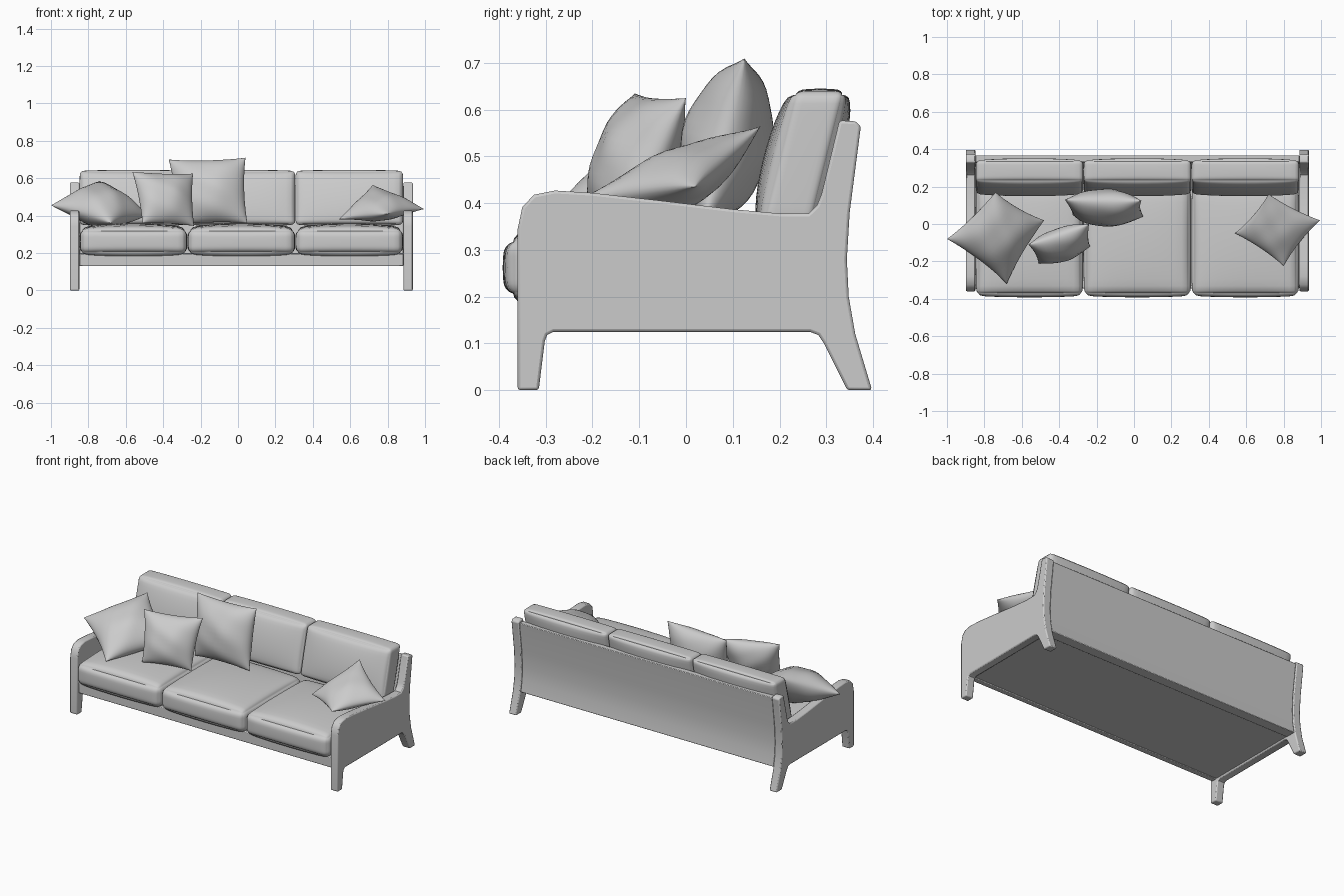
import bpy, bmesh, math
from mathutils import Vector

if "Cube" in bpy.data.objects:
    bpy.data.objects.remove(bpy.data.objects["Cube"])

fabric = bpy.data.materials.new("light_grey")
fabric.use_nodes = True
GREY = (0.6, 0.6, 0.6, 1)
fabric.diffuse_color = GREY
fabric.node_tree.nodes["Principled BSDF"].inputs["Base Color"].default_value = GREY

X_MID = 0.018            # centre of the frame
ARM_IN, ARM_OUT = 0.866, 0.917


def finish(name, bm, bevel=0, angle=40):
    bmesh.ops.recalc_face_normals(bm, faces=bm.faces)
    mesh = bpy.data.meshes.new(name)
    bm.to_mesh(mesh)
    bm.free()
    mesh.materials.append(fabric)
    obj = bpy.data.objects.new(name, mesh)
    bpy.context.collection.objects.link(obj)
    bpy.context.view_layer.objects.active = obj
    obj.select_set(True)
    bpy.ops.object.shade_smooth_by_angle(angle=math.radians(angle))
    obj.select_set(False)
    if bevel:
        mod = obj.modifiers.new("edges", 'BEVEL')
        mod.width, mod.segments = bevel, 2
        mod.limit_method, mod.angle_limit = 'ANGLE', math.radians(50)
    return obj


def extrude_profile(name, profile, x0, x1, bevel):
    """Side profile in (y, z), extruded along x."""
    bm = bmesh.new()
    face = bm.faces.new([bm.verts.new((x0, y, z)) for y, z in profile])
    out = bmesh.ops.extrude_face_region(bm, geom=[face])
    moved = [v for v in out["geom"] if isinstance(v, bmesh.types.BMVert)]
    bmesh.ops.translate(bm, verts=moved, vec=(x1 - x0, 0, 0))
    return finish(name, bm, bevel)


def cushion(name, centre, half, radius, crown, lean=0):
    """Rounded box with swollen faces, sheared backwards by lean."""
    bm = bmesh.new()
    bmesh.ops.create_cube(bm, size=2)
    bmesh.ops.subdivide_edges(bm, edges=bm.edges, cuts=15, use_grid_fill=True)
    half, centre = Vector(half), Vector(centre)
    for v in bm.verts:
        p = Vector([math.sin(c * math.pi / 2) for c in v.co])
        pos = Vector([p[i] * half[i] for i in range(3)])
        core = Vector([max(-half[i] + radius, min(half[i] - radius, pos[i])) for i in range(3)])
        d = pos - core
        if d.length > 1e-6:
            pos = core + d.normalized() * radius
        for i in range(3):
            a, b = p[(i + 1) % 3], p[(i + 2) % 3]
            pos[i] += crown[i] * p[i] * math.sqrt(max(0, (1 - a * a) * (1 - b * b)))
        pos.y += lean * pos.z
        v.co = pos + centre
    return finish(name, bm, angle=60)


def pillow(name, corners, thick, pinch=0.08, n=22):
    """Soft square pillow stretched between four corners, given in order."""
    a, b, c, d = [Vector(p) for p in corners]
    normal = (c - a).cross(d - b).normalized()
    bm = bmesh.new()
    rim = {}
    for side in (1, -1):
        rows = []
        for i in range(n + 1):
            row = []
            for j in range(n + 1):
                u, v = -math.cos(math.pi * i / n), -math.cos(math.pi * j / n)
                edge = i in (0, n) or j in (0, n)
                if edge and (i, j) in rim:
                    row.append(rim[i, j])
                    continue
                # sides sag inward so that the corners stay pointed
                s = (1 + u * (1 - pinch * (1 - v * v))) / 2
                t = (1 + v * (1 - pinch * (1 - u * u))) / 2
                base = (a * (1 - s) + b * s) * (1 - t) + (d * (1 - s) + c * s) * t
                puff = max(0, (1 - u * u) * (1 - v * v)) ** 0.55
                puff *= 1 + 0.06 * math.sin(5 * u + 3 * v) * math.cos(4 * v - u)
                vert = bm.verts.new(base + normal * side * puff * thick / 2)
                if edge:
                    rim[i, j] = vert
                row.append(vert)
            rows.append(row)
        for i in range(n):
            for j in range(n):
                bm.faces.new((rows[i][j], rows[i + 1][j], rows[i + 1][j + 1], rows[i][j + 1]))
    return finish(name, bm, angle=70)


# side frames: arm and two legs in one slab
arm_profile = [
    (-0.36, 0), (-0.315, 0), (-0.302, 0.105), (-0.297, 0.118), (-0.283, 0.125),
    (0.265, 0.125), (0.283, 0.118), (0.295, 0.1), (0.345, 0), (0.398, 0),
    (0.362, 0.12), (0.348, 0.2), (0.344, 0.28), (0.35, 0.38), (0.374, 0.565),
    (0.362, 0.575), (0.328, 0.577), (0.29, 0.42), (0.28, 0.395), (0.262, 0.378),
    (0.2, 0.378), (0.1, 0.387), (-0.05, 0.405), (-0.2, 0.422), (-0.28, 0.427),
    (-0.325, 0.418), (-0.35, 0.392), (-0.36, 0.345)]
for side, label in ((1, "left"), (-1, "right")):
    extrude_profile(label + "_arm", arm_profile,
                    X_MID + side * ARM_IN, X_MID + side * ARM_OUT, 0.006)

# curved back panel
back_profile = [
    (0.29, 0.13), (0.355, 0.13), (0.343, 0.2), (0.339, 0.28), (0.345, 0.38),
    (0.368, 0.562), (0.332, 0.562), (0.3, 0.38)]
extrude_profile("back_panel", back_profile, X_MID - ARM_IN, X_MID + ARM_IN, 0.004)

# seat base with a front rail
deck = [(-0.325, 0.135), (0.3, 0.135), (0.3, 0.2), (-0.325, 0.2)]
extrude_profile("seat_base", deck, X_MID - ARM_IN, X_MID + ARM_IN, 0)
rail = [(-0.345, 0.13), (-0.31, 0.13), (-0.31, 0.195), (-0.345, 0.195)]
extrude_profile("front_rail", rail, X_MID - ARM_IN, X_MID + ARM_IN, 0.004)

# three seat and three back cushions
WIDTH = 0.577
for k, label in ((-1, "right"), (0, "middle"), (1, "left")):
    x = X_MID + k * WIDTH
    cushion(label + "_seat_cushion", (x, -0.09, 0.262), (0.284, 0.29, 0.065),
            0.035, (0.004, 0.012, 0.032))
    cushion(label + "_back_cushion", (x, 0.25, 0.495), (0.286, 0.055, 0.142),
            0.018, (0.002, 0.03, 0.008), lean=0.25)

# loose pillows
pillow("right_arm_pillow", [(-1.0, -0.08, 0.455), (-0.68, -0.32, 0.36),
                            (-0.48, 0.02, 0.4), (-0.74, 0.17, 0.585)], 0.2)
pillow("small_pillow", [(-0.51, -0.21, 0.36), (-0.235, -0.12, 0.345),
                        (-0.24, 0.0, 0.625), (-0.565, -0.11, 0.635)], 0.16, 0.06)
pillow("large_pillow", [(-0.33, 0.05, 0.35), (0.05, 0.04, 0.36),
                        (0.04, 0.125, 0.71), (-0.37, 0.13, 0.7)], 0.19, 0.06)
pillow("left_arm_pillow", [(0.54, -0.05, 0.38), (0.8, -0.225, 0.41),
                           (0.995, 0.02, 0.435), (0.72, 0.16, 0.565)], 0.13)
